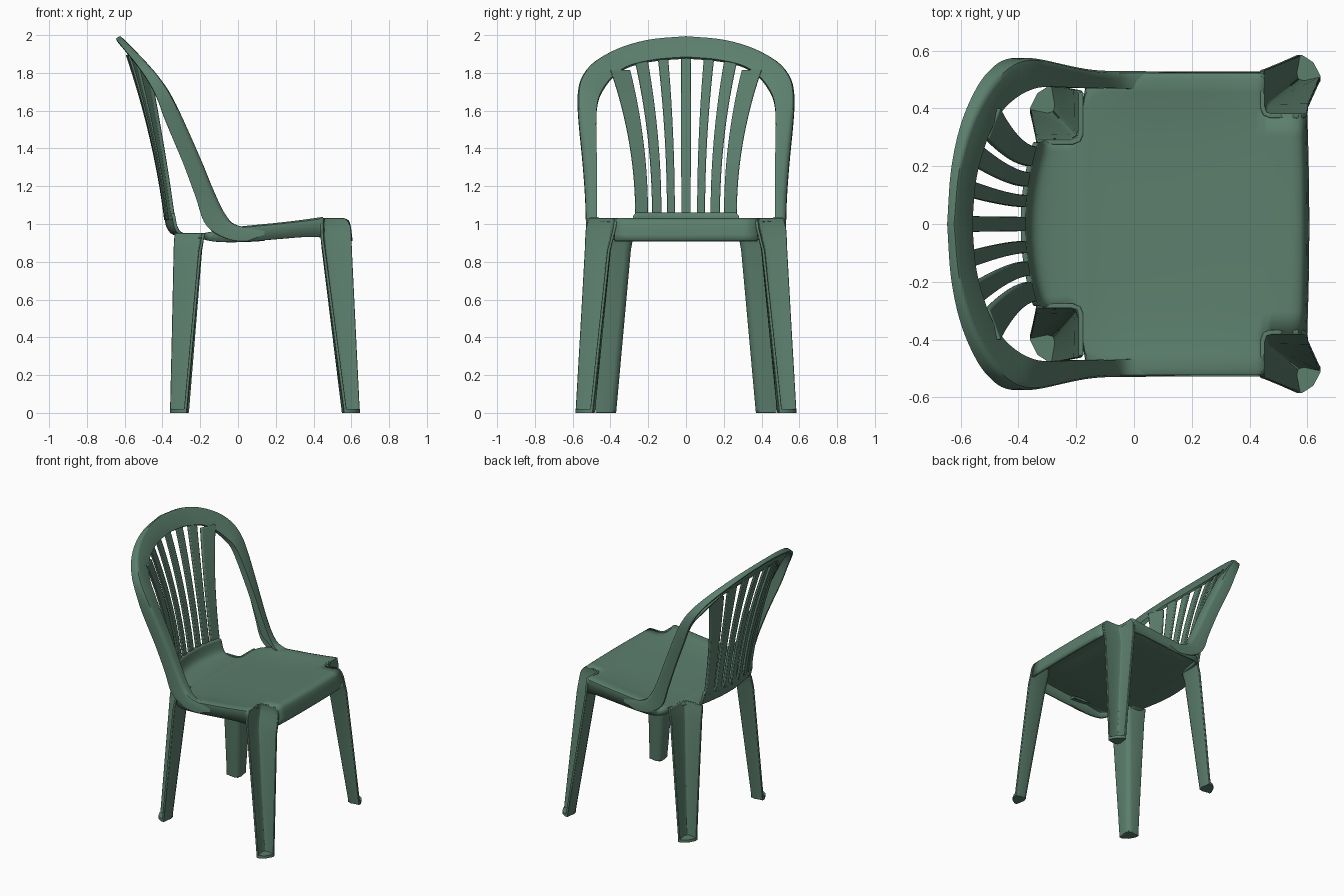
import bpy, bmesh, math
from mathutils import Vector

if "Cube" in bpy.data.objects:
    bpy.data.objects.remove(bpy.data.objects["Cube"])

green = bpy.data.materials.new("green plastic")
green.diffuse_color = (0.105, 0.21, 0.152, 1)
green.use_nodes = True
green.node_tree.nodes["Principled BSDF"].inputs["Base Color"].default_value = green.diffuse_color


def make(name, verts, faces, mirror=False, solid=0, bevel=0, recalc=True):
    me = bpy.data.meshes.new(name)
    me.from_pydata([tuple(v) for v in verts], [], faces)
    if recalc:
        bm = bmesh.new()
        bm.from_mesh(me)
        bmesh.ops.recalc_face_normals(bm, faces=bm.faces)
        bm.to_mesh(me)
        bm.free()
    me.materials.append(green)
    ob = bpy.data.objects.new(name, me)
    bpy.context.collection.objects.link(ob)
    if solid:
        m = ob.modifiers.new("thickness", 'SOLIDIFY')
        m.thickness, m.offset = solid, -1
    if mirror:
        m = ob.modifiers.new("mirror", 'MIRROR')
        m.use_axis = (False, True, False)
    if bevel:
        m = ob.modifiers.new("bevel", 'BEVEL')
        m.width, m.segments, m.limit_method = bevel, 2, 'ANGLE'
        m.angle_limit = math.radians(50)
    bpy.ops.object.select_all(action='DESELECT')
    ob.select_set(True)
    bpy.context.view_layer.objects.active = ob
    bpy.ops.object.shade_smooth_by_angle(angle=math.radians(50))
    return ob


def loft(name, rings, cap_end=True, **kw):
    n = len(rings[0])
    faces = [(i * n + j, i * n + (j + 1) % n, (i + 1) * n + (j + 1) % n, (i + 1) * n + j)
             for i in range(len(rings) - 1) for j in range(n)]
    faces.append(tuple(range(n)))
    if cap_end:
        faces.append(tuple((len(rings) - 1) * n + j for j in range(n)))
    return make(name, [p for r in rings for p in r], faces, **kw)


def smooth(st, n):
    """Catmull-Rom interpolation of station tuples."""
    st = [Vector(s) for s in st]
    ext = [2 * st[0] - st[1]] + st + [2 * st[-1] - st[-2]]
    out = []
    for i in range(len(st) - 1):
        a, b, c, d = ext[i:i + 4]
        for k in range(n):
            t = k / n
            out.append(0.5 * (2 * b + (c - a) * t + (2 * a - 5 * b + 4 * c - d) * t * t
                              + (3 * b - a - 3 * c + d) * t ** 3))
    return out + [st[-1]]


# Seat shell: x, edge z, dish depth, half width, skirt bottom z, x shift per y squared
seat_st = [
    (-.375, 1.06, 0, .275, 1.04, .55), (-.365, 1.0, 0, .28, .98, .55),
    (-.345, .965, 0, .285, .945, .5), (-.30, .95, 0, .29, .93, .3),
    (-.21, .945, 0, .30, .925, .1), (-.17, .955, .005, .46, .915, 0),
    (-.12, .965, .015, .515, .908, 0), (0, .99, .03, .522, .905, 0),
    (.2, 1.01, .03, .522, .92, 0), (.35, 1.027, .025, .522, .932, 0),
    (.45, 1.04, .018, .522, .93, 0), (.52, 1.041, .012, .522, .925, -.03),
    (.565, 1.034, .005, .522, .92, -.05),
    (.593, 1.005, 0, .522, .912, -.05), (.607, .91, 0, .522, .905, -.05)]
half = [.2, .4, .58, .725, .87, .96, 1.0]
cols = [-v for v in reversed(half)] + [0] + half
verts, faces = [], []
rows = smooth(seat_st, 3)
for x, z, dish, w, zb, sh in rows:
    def pt(y, zz):
        return (x + sh * y * y, y, zz)
    drop = min(.012, (z - zb) * .5)
    verts.append(pt(-w - .006, zb))
    for v in cols:
        verts.append(pt(w * v, z - dish * (1 - v ** 4) - (drop if abs(v) == 1 else 0)))
    verts.append(pt(w + .006, zb))
nc = len(cols) + 2
for i in range(len(rows) - 1):
    for j in range(nc - 1):
        f = (i * nc + j, (i + 1) * nc + j, (i + 1) * nc + j + 1, i * nc + j + 1)
        # square notches at the front corners, where the legs are open outwards
        if rows[i][0] > .449 and min(abs(verts[k][1]) for k in f) > .37:
            continue
        faces.append(f)
make("seat", verts, faces, solid=.018, recalc=False)

# Back frame: outer xyz, inner xyz, flange depth x and z; rounded channel section
frame_st = [
    (.14, .526, .985, .14, .47, .965, 0, -.07), (0, .530, 1.0, 0, .468, .978, -.03, -.085),
    (-.065, .53, 1.05, -.065, .47, 1.045, -.10, -.06), (-.13, .535, 1.18, -.13, .47, 1.18, -.095, -.035),
    (-.20, .548, 1.35, -.20, .472, 1.35, -.09, -.03), (-.30, .57, 1.58, -.30, .475, 1.56, -.085, -.03),
    (-.36, .573, 1.70, -.355, .465, 1.66, -.07, -.03), (-.42, .55, 1.79, -.41, .435, 1.725, -.06, -.025),
    (-.49, .48, 1.87, -.46, .385, 1.785, -.05, -.02), (-.56, .35, 1.94, -.505, .30, 1.84, -.038, -.02),
    (-.603, .19, 1.983, -.545, .16, 1.872, -.03, -.02), (-.622, 0, 2.0, -.56, 0, 1.885, -.025, -.02)]
rings = []
t = .016
for s in smooth(frame_st, 5):
    o, i, d = Vector(s[:3]), Vector(s[3:6]), Vector((s[6], 0, s[7]))
    e, n = (i - o).normalized(), d.normalized()
    r = min(.026, .4 * d.length)
    f = .5 * min(1, max(.4, (o.z - .98) / .1))
    rings.append([i, o + e * r, o + (e + n) * r * .29, o + n * r, o + d, o + d + e * t,
                  o + e * t + n * (t + r * .3), i - e * t + n * t, i - e * t + d * f, i + d * f])
loft("back_frame", rings, cap_end=False, mirror=True, bevel=.004)

# Fanned slats: bottom centre, bottom width, top centre, top width, top z
slats = [(0, .05, 0, .055, 1.895), (.08, .042, .122, .055, 1.89),
         (.155, .05, .24, .07, 1.865), (.235, .068, .368, .112, 1.815)]
for k in range(-3, 4):
    yb, wb, yt, wt, top = slats[abs(k)]
    sign = -1 if k < 0 else 1
    rings = []
    for q in range(17):
        z = 1.02 + (top - 1.02) * q / 16
        s = (z - 1.05) / .83
        yc, w = yb + (yt - yb) * s * s, wb + (wt - wb) * s * s
        ring = []
        for side, back in ((-1, 0), (1, 0), (1, 1), (-1, 1)):
            y = yc + side * w / 2
            x = -.375 - .11 * s - .085 * s * s + .55 * y * y
            ring.append((x - .02 * back, sign * y, z))
        rings.append(ring)
    loft("back_slat", rings, bevel=.004)


# Legs: V-shaped channels, open to the outside corner.
# Stations: inner corner x, y, arm length in x, in y, z, arm flare
def leg(name, sx, stations, r=.035, t=.016):
    def ring(st, pts):
        return [(st[0] + sx * a, st[1] + b, st[4]) for a, b in pts]

    rings = []
    for st in stations:
        lx, ly, d = st[2], st[3], st[5]
        back = [(d, ly), (0, r), (.29 * r, .29 * r), (r, 0), (lx, d)]
        front = [(lx, d + t), (r + .4 * t, t), (.29 * r + .7 * t,) * 2,
                 (t, r + .4 * t), (d + t, ly)]
        rings.append(ring(st, back + front))
    loft(name, rings, mirror=True, bevel=.003)

    # foot plate closing the bottom of the channel
    st = stations[0]
    lx, ly, d = st[2], st[3], st[5]
    low = ring(st, [(.25 * r, .25 * r), (lx, d), (lx, d + .02), (.75 * lx, .75 * ly),
                    (d + .02, ly), (d, ly)])
    loft(name + "_foot", [low, [(x, y, .02) for x, y, z in low]], mirror=True)


leg("front_leg", 1, [
    (.55, .482, .095, .103, 0, .012), (.497, .44, .127, .12, .43, .008),
    (.444, .398, .159, .138, .86, .003), (.438, .385, .163, .149, .92, 0),
    (.436, .370, .162, .16, .98, 0), (.436, .366, .15, .155, 1.01, 0),
    (.438, .366, .125, .148, 1.032, 0)])
leg("rear_leg", -1, [
    (-.26, .37, .10, .11, 0, .012), (-.225, .331, .125, .142, .43, .008),
    (-.19, .292, .151, .173, .86, .003), (-.182, .283, .157, .18, .91, 0),
    (-.175, .275, .16, .18, .952, 0)])
